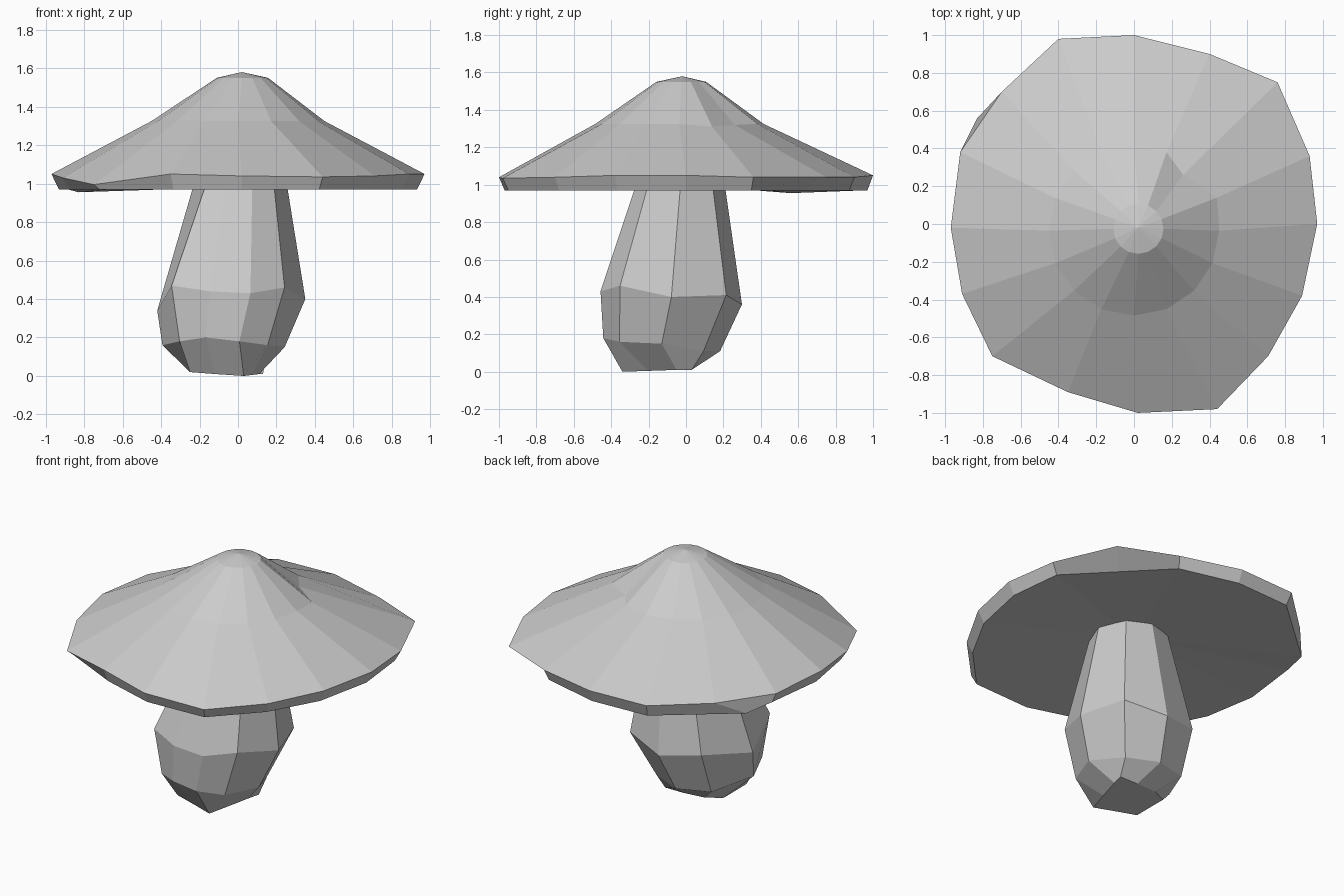
import bpy
from math import cos, sin, radians

if "Cube" in bpy.data.objects:
    bpy.data.objects.remove(bpy.data.objects["Cube"])


def loft(name, rings, start=None, end=None):
    """Join equal-sized rings with faces; close each end with a fan point or an n-gon."""
    n = len(rings[0])
    verts = [p for ring in rings for p in ring]
    faces = []
    for r in range(len(rings) - 1):
        for i in range(n):
            j = (i + 1) % n
            a, b = r * n, (r + 1) * n
            faces.append((a + i, a + j, b + j, b + i))
    last = (len(rings) - 1) * n
    if start:
        verts.append(start)
        faces += [((i + 1) % n, i, len(verts) - 1) for i in range(n)]
    else:
        faces.append(tuple(reversed(range(n))))
    if end:
        verts.append(end)
        faces += [(last + i, last + (i + 1) % n, len(verts) - 1) for i in range(n)]
    else:
        faces.append(tuple(range(last, last + n)))
    mesh = bpy.data.meshes.new(name)
    mesh.from_pydata(verts, [], faces)
    mesh.update()
    obj = bpy.data.objects.new(name, mesh)
    bpy.context.collection.objects.link(obj)
    return obj


def ring(angles, centre, radius, heights):
    return [(centre[0] + radius * cos(radians(a)), centre[1] + radius * sin(radians(a)), z)
            for a, z in zip(angles, heights)]


# Cap: uneven sixteen-sided rim, kinked slope and small rounded crown
rim_xy = [(.97, 0), (.93, .36), (.76, .75), (.40, .90), (0, 1), (-.40, .98), (-.70, .70), (-.92, .38),
          (-.97, -.02), (-.91, -.37), (-.75, -.70), (-.35, -.89), (.02, -1), (.44, -.98), (.71, -.70), (.89, -.38)]
rim_z = [1.05, 1.04, 1.04, 1.04, 1.05, 1.05, 1.04, 1.04, 1.05, 1.03, .995, 1.05, 1.04, 1.035, 1.04, 1.05]
rim = [(x, y, z) for (x, y), z in zip(rim_xy, rim_z)]
lip = [(x * .96, y * .97, .97) for x, y in rim_xy]
lip[2] = (.64, .61, .97)       # underside cuts straight across this corner
lip[6] = (-.83, .56, .955)
spokes = [i * 22.5 for i in range(16)]
slope = ring(spokes, (0, -.035), .45, [1.325] * 16)
slope[1] = (.44, .14, 1.31)
slope[2] = (.26, .26, 1.32)    # dent on the back right
crown = ring(spokes, (.023, -.025), .133, [1.55] * 16)
loft("cap", [lip, rim, slope, crown], start=(0, 0, 1.03), end=(.02, -.02, 1.58))

# Stem: nine-sided bulb on a squarish foot, narrowing up into the cap
turns = [1, 46, 86, 127, 181, 224, 253, 285, 316]
foot = [(.11, -.05, .01), (.13, .03, .01), (0, .03, .01), (-.15, .02, .015), (-.25, -.03, .02),
        (-.25, -.27, .02), (-.12, -.3, .01), (.03, -.34, 0), (.07, -.2, .005)]
low = ring(turns, (-.075, -.135), .318, [.15, .11, .11, .12, .16, .18, .20, .18, .16])
bulge = ring(turns, (-.035, -.085), .385, [.40, .41, .36, .40, .34, .48, .44, .43, .46])
bulge[1] = (.255, .215, .41)
bulge[5] = (-.345, -.375, .47)
neck = ring(turns, (.015, -.03), .232, [1.04] * 9)
loft("stem", [foot, low, bulge, neck])
